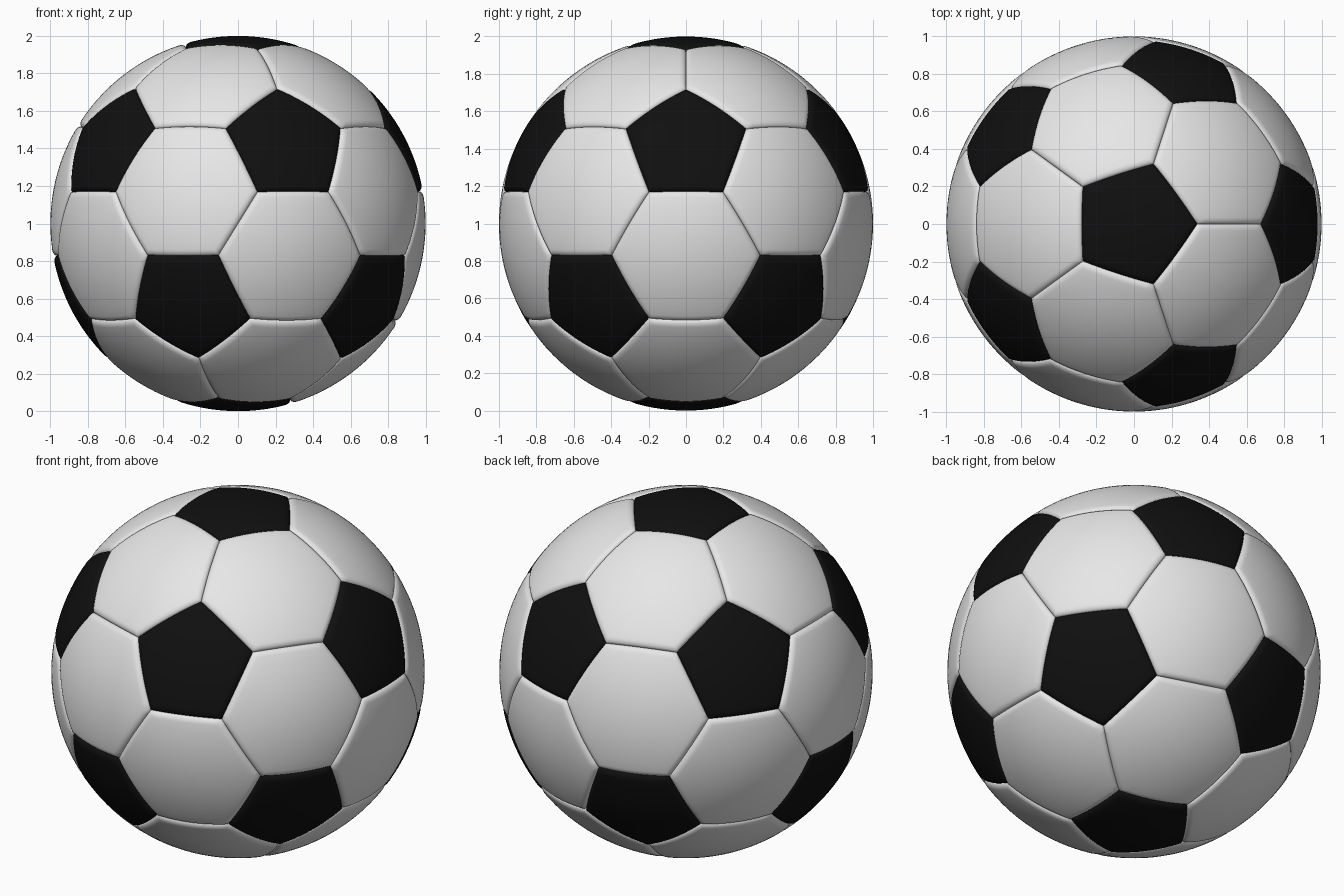
import bpy, bmesh, math
from mathutils import Vector
from itertools import combinations

if "Cube" in bpy.data.objects:
    bpy.data.objects.remove(bpy.data.objects["Cube"])

SIDE_STEPS = 12       # divisions along each panel edge
SEAM_WIDTH = 0.032    # width of the rounded panel border
SEAM_DEPTH = 0.022
LIFT = Vector((0, 0, 1))


def material(name, value):
    mat = bpy.data.materials.new(name)
    mat.use_nodes = True
    color = (value, value, value, 1)
    mat.diffuse_color = color
    bsdf = mat.node_tree.nodes["Principled BSDF"]
    bsdf.inputs["Base Color"].default_value = color
    bsdf.inputs["Roughness"].default_value = 0.5
    return mat


def ring_point(azimuth, z):
    r = math.sqrt(1 - z * z)
    a = math.radians(azimuth)
    return Vector((r * math.cos(a), r * math.sin(a), z))


def surface(point, distance):
    """Push a flat panel point onto the ball, rolling down into the seam."""
    k = 1 - min(distance / SEAM_WIDTH, 1)
    drop = SEAM_DEPTH * (1 - math.sqrt(1 - k * k))
    return point.normalized() * (1 - drop) + LIFT


def add_panel(bm, corners):
    center = sum(corners, Vector()) / len(corners)
    axis = center.normalized()
    u = (corners[0] - center).normalized()
    v = axis.cross(u)
    corners = sorted(corners, key=lambda c: math.atan2((c - center).dot(v), (c - center).dot(u)))
    outline = []
    for a, b in zip(corners, corners[1:] + corners[:1]):
        outline += [a.lerp(b, i / SIDE_STEPS) for i in range(SIDE_STEPS)]
    apothem = ((corners[0] + corners[1]) / 2 - center).length

    # Rings are dense at the rounded border and even across the middle
    distances = [SEAM_WIDTH * f for f in (0, 0.03, 0.12, 0.27, 0.5, 0.75, 1)]
    distances += [SEAM_WIDTH + (apothem - SEAM_WIDTH) * i / 8 for i in range(1, 8)]
    rings = [[bm.verts.new(surface(center.lerp(p, 1 - d / apothem), d)) for p in outline]
             for d in distances]
    count = len(outline)
    for outer, inner in zip(rings, rings[1:]):
        for i in range(count):
            j = (i + 1) % count
            bm.faces.new((outer[i], outer[j], inner[j], inner[i]))
    tip = bm.verts.new(surface(center, apothem))
    for i in range(count):
        bm.faces.new((rings[-1][i], rings[-1][(i + 1) % count], tip))


def build_panels(name, panels, mat):
    bm = bmesh.new()
    for corners in panels:
        add_panel(bm, corners)
    for face in bm.faces:
        face.smooth = True
    mesh = bpy.data.meshes.new(name)
    bm.to_mesh(mesh)
    bm.free()
    mesh.materials.append(mat)
    bpy.context.collection.objects.link(bpy.data.objects.new(name, mesh))


# Twelve pentagon centres: two poles and two staggered rings
h = 1 / math.sqrt(5)
hubs = [ring_point(0, 1), ring_point(0, -1)]
hubs += [ring_point(72 * i, h) for i in range(5)]
hubs += [ring_point(72 * i + 36, -h) for i in range(5)]


def adjacent(a, b):
    return 0.1 < (a - b).length < 1.2


# Five-sided panels surround each hub, six-sided ones fill each hub triangle
pentagons = [[a.lerp(b, 1 / 3) for b in hubs if adjacent(a, b)] for a in hubs]
hexagons = [[p.lerp(q, 1 / 3) for p in tri for q in tri if p is not q]
            for tri in combinations(hubs, 3)
            if all(adjacent(p, q) for p, q in combinations(tri, 2))]

build_panels("black_panels", pentagons, material("black", 0.005))
build_panels("white_panels", hexagons, material("white", 0.8))
